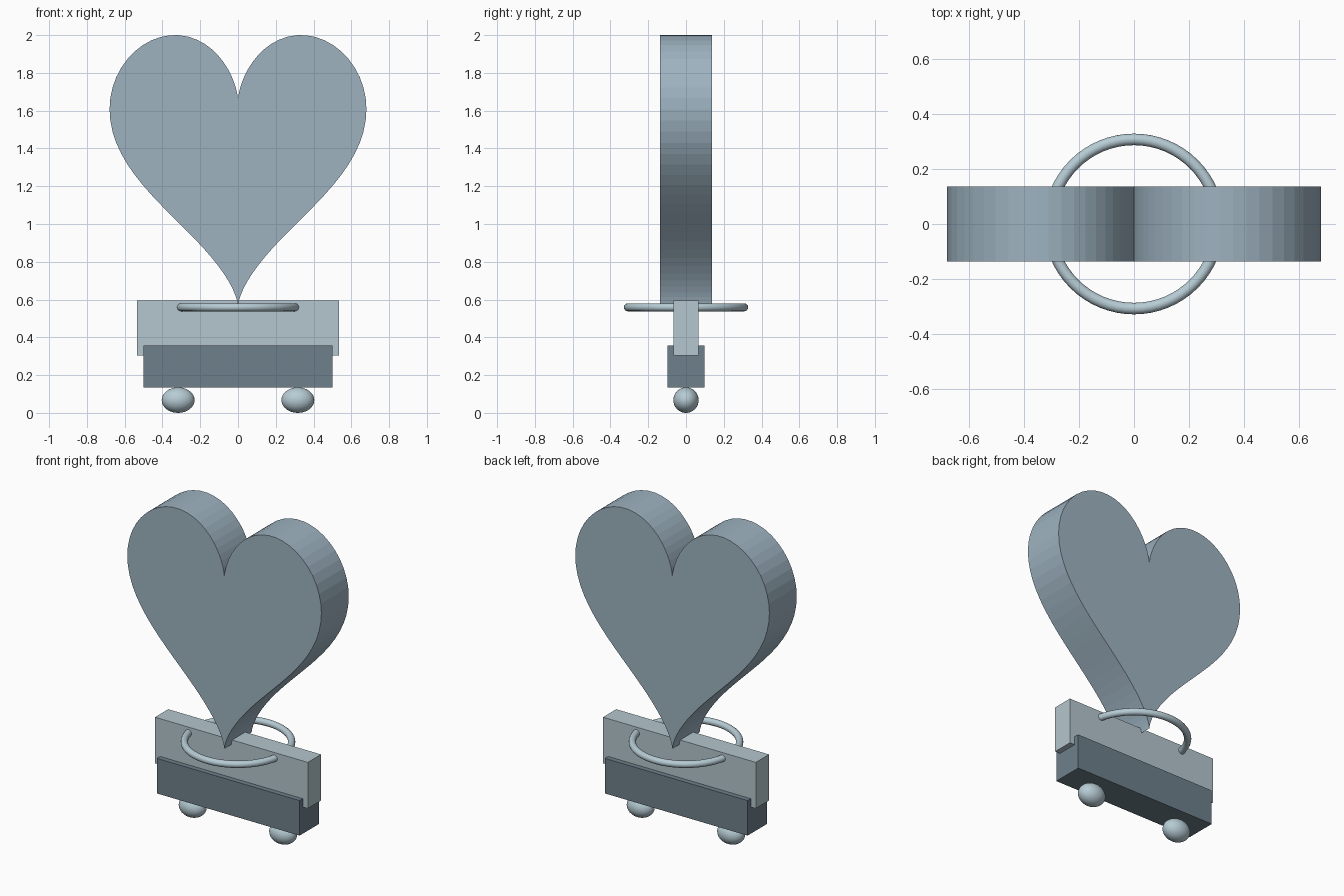
import bpy
import bmesh
from math import sin, cos, tau

if "Cube" in bpy.data.objects:
    bpy.data.objects.remove(bpy.data.objects["Cube"], do_unlink=True)


def make_material(name, rgb):
    mat = bpy.data.materials.new(name)
    mat.use_nodes = True
    colour = (*rgb, 1.0)
    mat.diffuse_color = colour
    mat.node_tree.nodes["Principled BSDF"].inputs["Base Color"].default_value = colour
    return mat


heart_blue = make_material("dusty blue", (0.34, 0.45, 0.53))
pale_grey = make_material("pale grey blue", (0.46, 0.57, 0.62))
slate = make_material("dark slate", (0.155, 0.214, 0.258))
silver = make_material("silver blue", (0.47, 0.60, 0.66))


def finish(name, mat):
    obj = bpy.context.object
    obj.name = name
    obj.data.name = name
    obj.data.materials.append(mat)
    return obj


def block(name, mat, half_x, half_y, bottom, top):
    bpy.ops.mesh.primitive_cube_add(size=2, location=(0, 0, (bottom + top) / 2))
    obj = finish(name, mat)
    for v in obj.data.vertices:
        v.co = (v.co.x * half_x, v.co.y * half_y, v.co.z * (top - bottom) / 2)


# Stacked base blocks
block("lower_block", slate, 0.5, 0.098, 0.135, 0.357)
block("upper_beam", pale_grey, 0.535, 0.066, 0.304, 0.596)

# Egg-shaped feet
for side, x in (("left", 0.317), ("right", -0.317)):
    bpy.ops.mesh.primitive_uv_sphere_add(segments=32, ring_count=16, radius=1)
    foot = finish(side + "_foot", silver)
    for v in foot.data.vertices:
        v.co = (v.co.x * 0.087, v.co.y * 0.067, v.co.z * 0.0675)
    foot.location = (x, 0, 0.0675)
    bpy.ops.object.shade_smooth_by_angle()

# Ring around the beam
bpy.ops.mesh.primitive_torus_add(major_segments=64, minor_segments=16,
                                 major_radius=0.308, minor_radius=0.021,
                                 location=(0, 0, 0.559))
finish("ring", silver)
bpy.ops.object.shade_smooth_by_angle()

# Heart slab: classic heart curve, extruded front to back
steps, depth = 100, 0.274
bm = bmesh.new()
outline = []
for i in range(steps):
    t = tau * i / steps
    x = 16 * sin(t) ** 3
    z = 13 * cos(t) - 5 * cos(2 * t) - 2 * cos(3 * t) - cos(4 * t)
    outline.append(bm.verts.new((x * 0.0425, -depth / 2, z * 0.0496 + 1.409)))
face = bm.faces.new(outline)
extruded = bmesh.ops.extrude_face_region(bm, geom=[face], use_keep_orig=True)
moved = [g for g in extruded["geom"] if isinstance(g, bmesh.types.BMVert)]
bmesh.ops.translate(bm, vec=(0, depth, 0), verts=moved)
bmesh.ops.recalc_face_normals(bm, faces=bm.faces)
mesh = bpy.data.meshes.new("heart")
bm.to_mesh(mesh)
bm.free()
mesh.materials.append(heart_blue)
heart = bpy.data.objects.new("heart", mesh)
bpy.context.collection.objects.link(heart)
